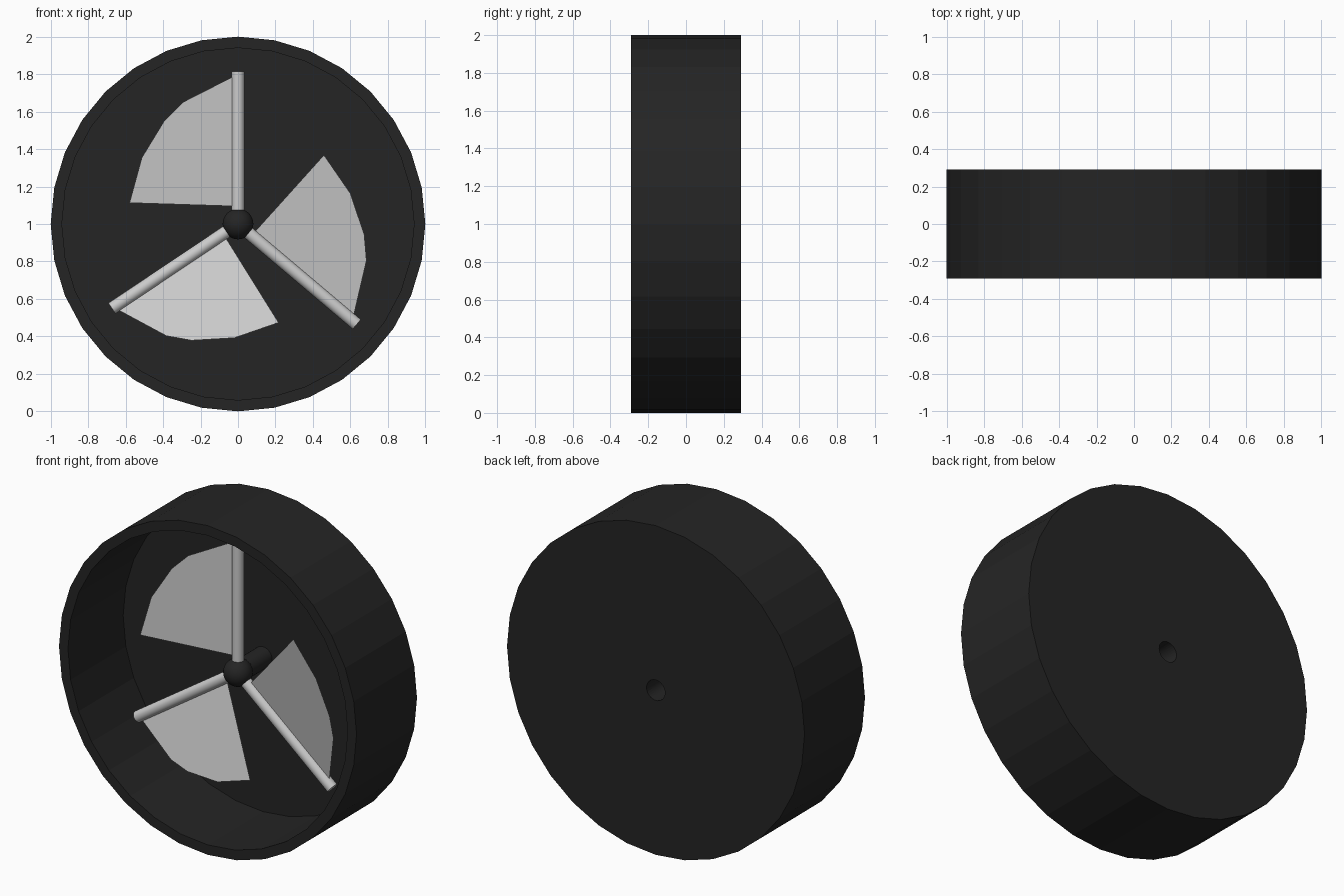
import bpy, bmesh, math
from mathutils import Vector, Matrix

if "Cube" in bpy.data.objects:
    bpy.data.objects.remove(bpy.data.objects["Cube"])

dark = bpy.data.materials.new("dark_plastic")
dark.diffuse_color = (0.018, 0.018, 0.018, 1)
dark.use_nodes = True
dark.node_tree.nodes["Principled BSDF"].inputs["Base Color"].default_value = dark.diffuse_color
CENTRE = Vector((0, 0, 1))


def finish(name, bm, mat=None, smooth=False):
    mesh = bpy.data.meshes.new(name)
    bm.to_mesh(mesh)
    bm.free()
    ob = bpy.data.objects.new(name, mesh)
    bpy.context.collection.objects.link(ob)
    ob.location = CENTRE
    if mat:
        mesh.materials.append(mat)
    for p in mesh.polygons:
        p.use_smooth = smooth
    return ob


def lathe(name, profile, sides, closed, mat, smooth=False):
    """Revolve (radius, y) points about the y axis."""
    bm = bmesh.new()
    rings = [[bm.verts.new((r * math.sin(2 * math.pi * i / sides), y,
                            r * math.cos(2 * math.pi * i / sides)))
              for i in range(sides)] for r, y in profile]
    pairs = list(zip(rings, rings[1:]))
    if closed:
        pairs.append((rings[-1], rings[0]))
    for a, b in pairs:
        for i in range(sides):
            j = (i + 1) % sides
            bm.faces.new((a[i], a[j], b[j], b[i]))
    bmesh.ops.recalc_face_normals(bm, faces=bm.faces)
    return finish(name, bm, mat, smooth)


# Open-fronted drum with a thin back wall and an axle hole
lathe("housing", [(0.062, 0.24), (0.94, 0.24), (0.94, -0.29),
                  (1, -0.29), (1, 0.29), (0.062, 0.29)], 32, True, dark)

# Hollow axle between hub and back wall
lathe("axle", [(0.062, 0.0), (0.062, 0.24)], 32, False, dark, True)

# Ball hub
bm = bmesh.new()
bmesh.ops.create_uvsphere(bm, u_segments=32, v_segments=16, radius=0.082)
finish("hub", bm, dark, True)

# Blade outline: (distance along rod, distance out from rod)
outline = [(0.095, 0.01), (0.79, 0.02), (0.65, 0.30), (0.552, 0.40),
           (0.354, 0.523), (0.113, 0.59)]

# Three rods, each carrying a tilted flat blade: (turn, tilt, rod length)
for n, (turn, tilt, length) in enumerate([(0, 11, 0.815), (130.2, 12, 0.83),
                                          (236.2, 19, 0.81)], 1):
    spin = Matrix.Rotation(math.radians(turn), 4, 'Y')
    start = 0.05
    bm = bmesh.new()
    bmesh.ops.create_cone(bm, cap_ends=True, segments=24, radius1=0.034,
                          radius2=0.034, depth=length - start,
                          matrix=spin @ Matrix.Translation((0, 0, (length + start) / 2)))
    rod = finish(f"rod_{n}", bm)
    bpy.context.view_layer.objects.active = rod
    rod.select_set(True)
    bpy.ops.object.shade_smooth_by_angle(angle=math.radians(40))
    rod.select_set(False)

    bm = bmesh.new()
    t = math.radians(tilt)
    bm.faces.new([bm.verts.new(spin @ Vector((-d * math.cos(t), -d * math.sin(t), r)))
                  for r, d in outline])
    finish(f"blade_{n}", bm)
